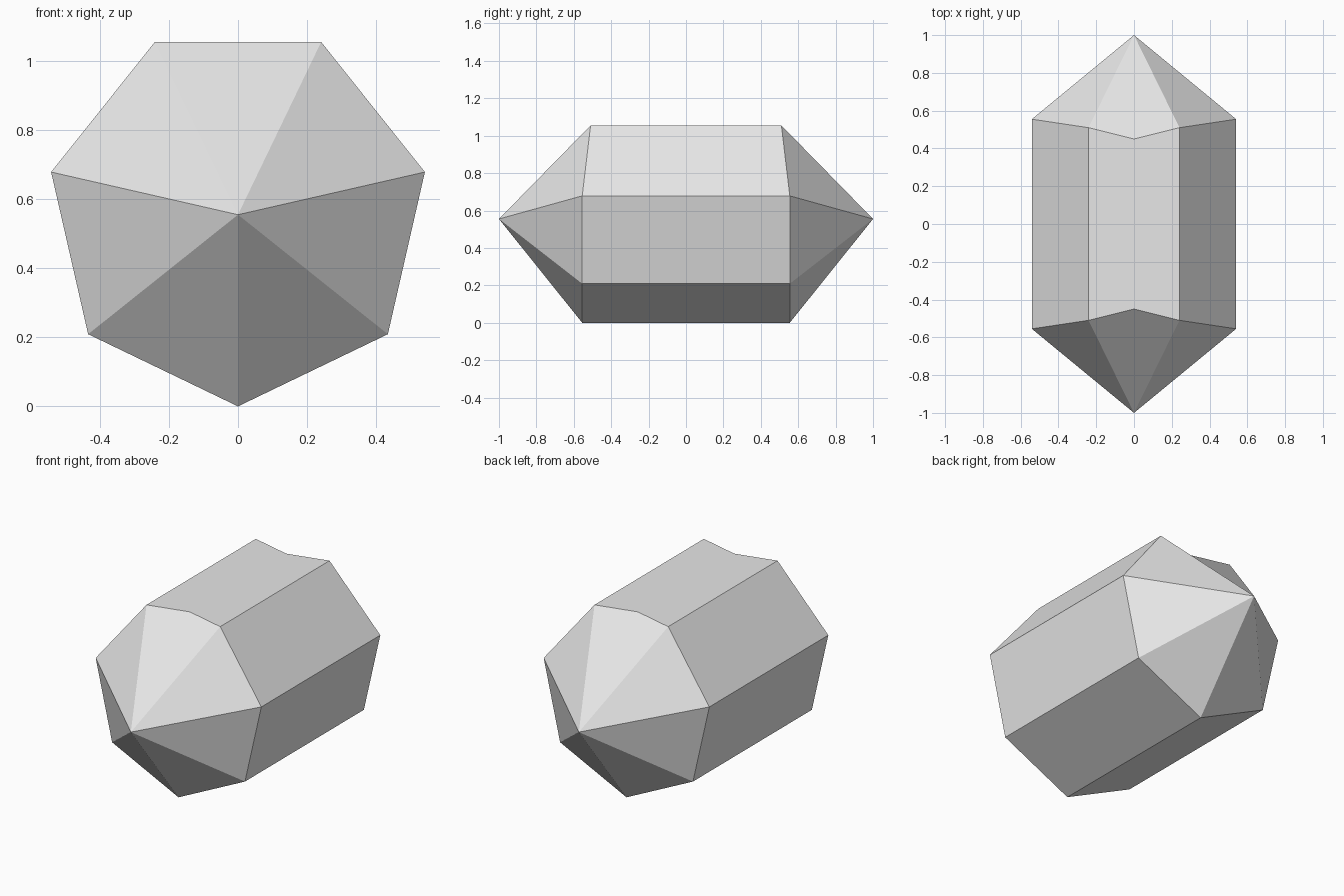
import bpy, bmesh, math

# Remove only the default cube
cube = bpy.data.objects.get("Cube")
if cube:
    bpy.data.objects.remove(cube, do_unlink=True)

# Plain grey material
grey = bpy.data.materials.new("light_grey")
grey.use_nodes = True
colour = (0.8, 0.8, 0.8, 1.0)
grey.diffuse_color = colour
grey.node_tree.nodes["Principled BSDF"].inputs["Base Color"].default_value = colour

SIDES = 7
RADIUS = 0.5 / math.cos(math.pi / SIDES)
TIP_Y, RIM_Y, TOP_RIM_Y, NOTCH_Y = 1.0, RADIUS, 0.51, 0.45

# Seven-sided profile standing on one corner, with a notch midway along the top
profile = []
for k in range(SIDES):
    a = math.tau * k / SIDES - math.pi / 2
    is_top = k in (3, 4)
    profile.append((RADIUS * math.cos(a), TOP_RIM_Y if is_top else RIM_Y,
                    RADIUS + RADIUS * math.sin(a)))
notch = (0, NOTCH_Y, profile[3][2])

bm = bmesh.new()


def add_end(sign):
    """Rim, notch and tip vertices of one end."""
    def vert(p):
        return bm.verts.new((p[0], sign * p[1], p[2]))
    return [vert(p) for p in profile], vert(notch), vert((0, TIP_Y, RADIUS))


front, front_notch, front_tip = add_end(-1)
back, back_notch, back_tip = add_end(1)

for k in range(SIDES):
    n = (k + 1) % SIDES
    if k == 3:
        # Top panel and the two folded facets below its notches
        bm.faces.new((front_tip, front[k], front_notch, front[n]))
        bm.faces.new((back_tip, back[n], back_notch, back[k]))
        bm.faces.new((front[k], back[k], back_notch, back[n], front[n], front_notch))
    else:
        # Pointed ends and long side panels
        bm.faces.new((front_tip, front[k], front[n]))
        bm.faces.new((back_tip, back[n], back[k]))
        bm.faces.new((front[k], back[k], back[n], front[n]))

mesh = bpy.data.meshes.new("crystal_body")
bm.to_mesh(mesh)
bm.free()
mesh.materials.append(grey)
crystal = bpy.data.objects.new("crystal_body", mesh)
bpy.context.collection.objects.link(crystal)
